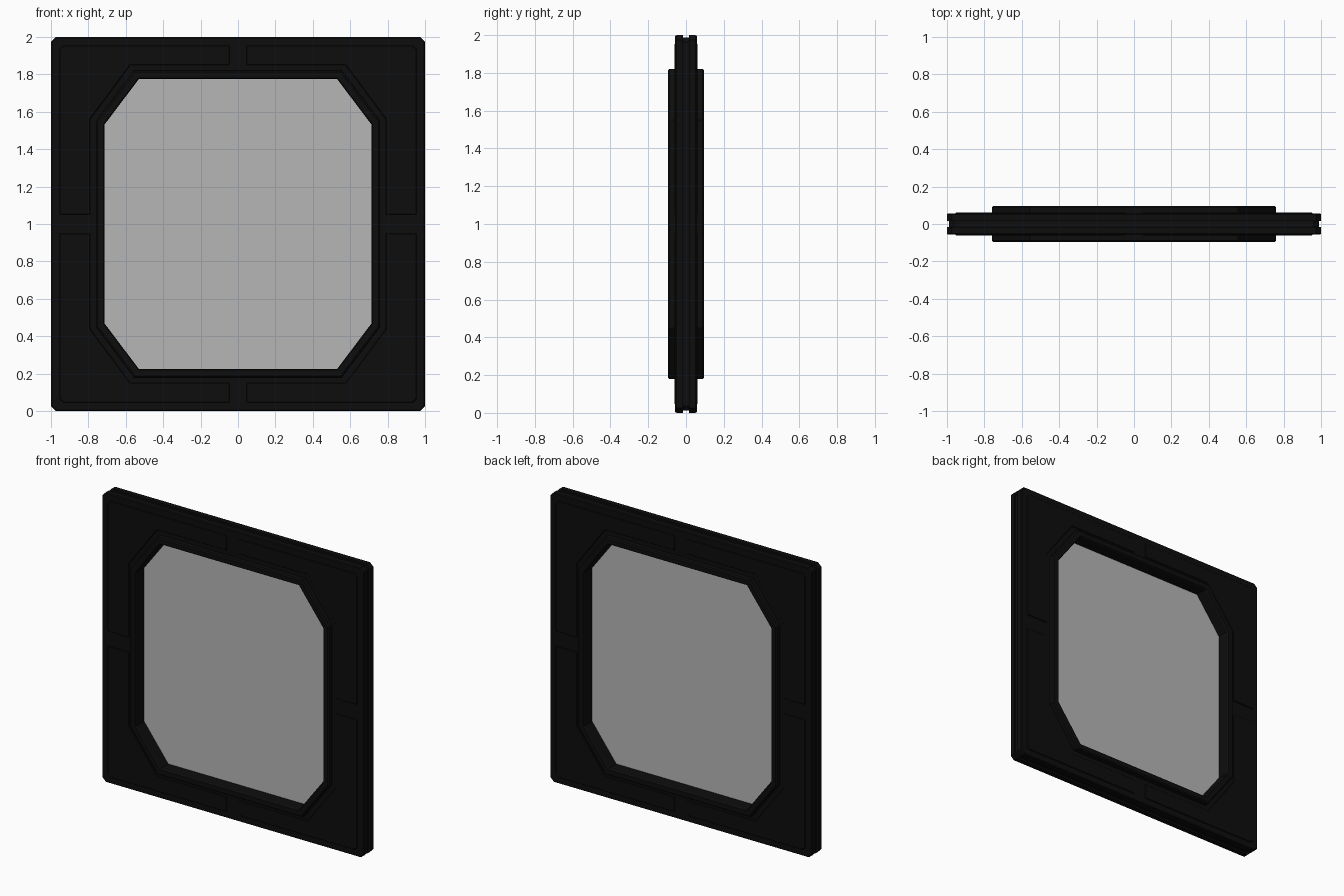
import bpy, bmesh

if "Cube" in bpy.data.objects:
    bpy.data.objects.remove(bpy.data.objects["Cube"])


def material(name, rgb):
    m = bpy.data.materials.new(name)
    m.diffuse_color = (*rgb, 1)
    m.use_nodes = True
    m.node_tree.nodes["Principled BSDF"].inputs["Base Color"].default_value = m.diffuse_color
    return m


black = material("matte black", (0.004, 0.004, 0.004))
glass = material("grey glass", (0.47, 0.47, 0.47))


def octagon(w, h, cx, cz):
    """Cut-corner rectangle centred on z = 1."""
    quarter = [(w, h - cz), (w - cx, h)]
    pts = quarter + [(-x, z) for x, z in reversed(quarter)]
    pts += [(-x, -z) for x, z in quarter] + [(x, -z) for x, z in reversed(quarter)]
    return [(x, 1 + z) for x, z in pts]


def finish(bm, name, mat):
    bmesh.ops.recalc_face_normals(bm, faces=bm.faces)
    me = bpy.data.meshes.new(name)
    bm.to_mesh(me)
    bm.free()
    me.materials.append(mat)
    ob = bpy.data.objects.new(name, me)
    bpy.context.collection.objects.link(ob)
    return ob


def ring(name, sections, mat):
    """Skin a closed run of cut-corner loops, each (outline, y)."""
    bm = bmesh.new()
    loops = [[bm.verts.new((x, y, z)) for x, z in octagon(*o)] for o, y in sections]
    for i, a in enumerate(loops):
        b = loops[(i + 1) % len(loops)]
        for j in range(8):
            k = (j + 1) % 8
            bm.faces.new((a[j], a[k], b[k], b[j]))
    return finish(bm, name, mat)


def prism(name, pts, y0, y1, mat):
    bm = bmesh.new()
    face = bm.faces.new([bm.verts.new((x, y0, z)) for x, z in pts])
    ext = bmesh.ops.extrude_face_region(bm, geom=[face])
    for v in ext["geom"]:
        if isinstance(v, bmesh.types.BMVert):
            v.co.y = y1
    return finish(bm, name, mat)


# Square outer frame with a groove running round its edge
edge, lip, groove = (1, 1, .025, .025), (.995, .995, .025, .025), (.988, .988, .025, .025)
hole = (.735, .795, .195, .255)
ring("outer_frame", [(lip, -.057), (edge, -.05), (edge, -.016), (groove, -.016),
                     (groove, .016), (edge, .016), (edge, .05), (lip, .057),
                     (hole, .057), (hole, -.057)], black)

# Raised window surround, standing proud on both faces
outer, outer_top = (.76, .82, .205, .27), (.752, .812, .203, .267)
inner, inner_top = (.715, .775, .185, .245), (.72, .78, .187, .248)
ring("window_surround", [(outer_top, -.096), (outer, -.088), (outer, .088), (outer_top, .096),
                         (inner_top, .096), (inner, .088), (inner, -.088), (inner_top, -.096)], black)

# Shallow corner plates on both faces, parted by channels at mid width and height
quarter = [(.045, .955), (.935, .955), (.955, .935), (.955, .05),
           (.79, .05), (.79, .56), (.575, .85), (.045, .85)]
for y, side in ((-1, "front"), (1, "back")):
    for sx, lr in ((-1, "left"), (1, "right")):
        for sz, ud in ((-1, "lower"), (1, "upper")):
            ob = prism(f"{side}_{ud}_{lr}_plate", [(sx * x, 1 + sz * z) for x, z in quarter],
                       y * .05, y * .062, black)
            bev = ob.modifiers.new("soft edge", 'BEVEL')
            bev.width = .004
            bev.segments = 1

# Window pane in the middle of the thickness
prism("window_pane", octagon(.725, .785, .19, .25), -.004, .004, glass)
